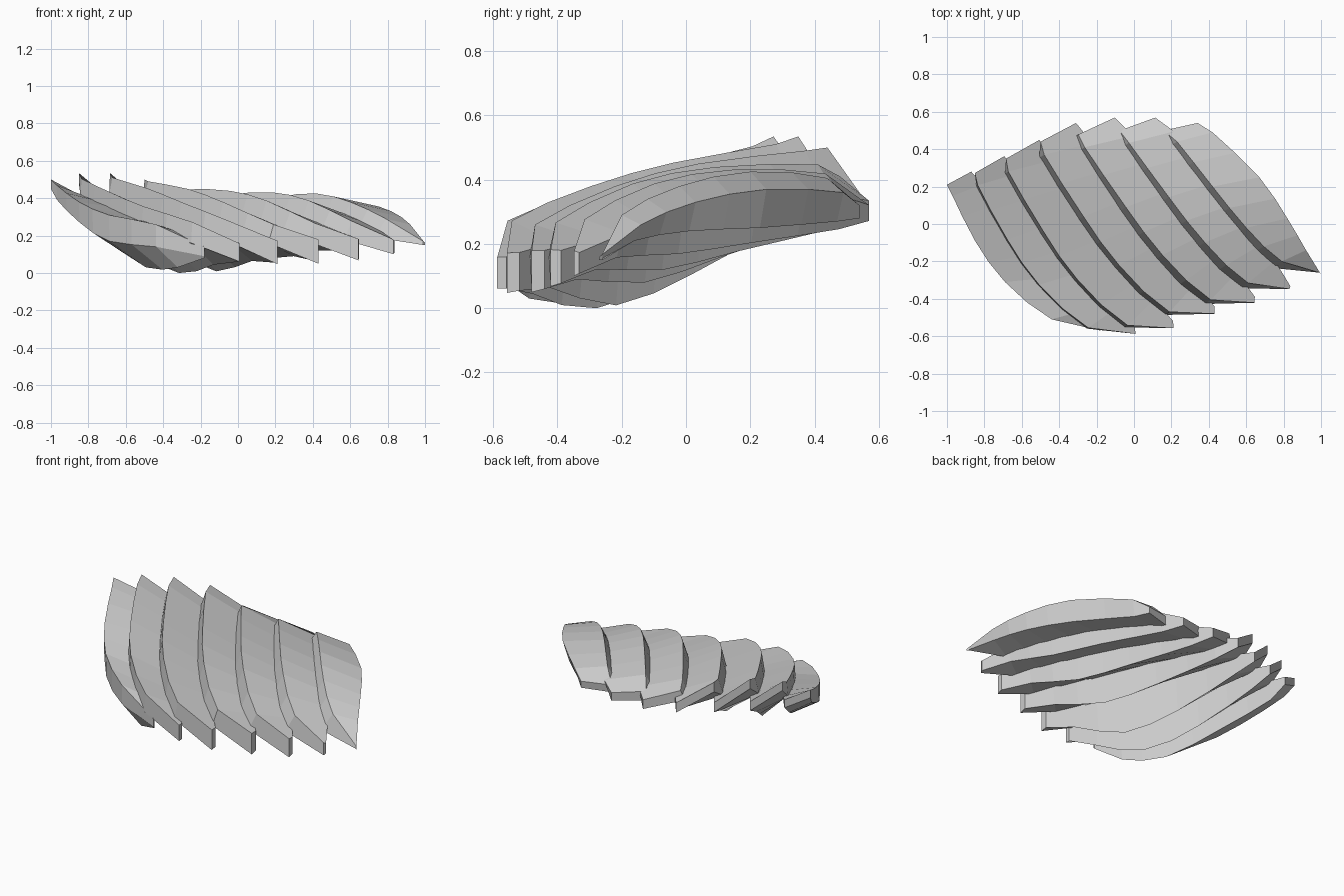
import bpy
import bmesh
import math
from mathutils import Vector

if "Cube" in bpy.data.objects:
    bpy.data.objects.remove(bpy.data.objects["Cube"])

# Ridge (left/top crease) and right edge of the first, middle and last slat, back to front
RIDGE = [
    [(-1, .21, .50), (-.97, .15, .47), (-.85, -.09, .38), (-.69, -.31, .31), (-.44, -.51, .26), (-.18, -.57, .14)],
    [(-.50, .44, .50), (-.48, .37, .49), (-.27, .04, .45), (-.08, -.22, .38), (.19, -.47, .26), (.43, -.48, .18)],
    [(.16, .50, .33), (.23, .44, .405), (.42, .20, .425), (.60, -.02, .38), (.79, -.20, .29), (.99, -.26, .17)],
]
EDGE = [
    [(-.87, .28, .43), (-.83, .20, .42), (-.67, -.05, .36), (-.48, -.30, .28), (-.31, -.48, .22), (-.18, -.56, .14)],
    [(-.31, .54, .36), (-.24, .42, .38), (-.06, .12, .34), (.12, -.12, .29), (.31, -.33, .22), (.43, -.44, .18)],
    [(.34, .54, .32), (.42, .49, .36), (.67, .25, .37), (.82, .03, .33), (.92, -.14, .26), (1.0, -.27, .16)],
]
# Height of the left wall and of the right wall at each station
WALL = [[.05, .08, .11, .14, .12, .05], [.06, .10, .12, .13, .10, .13], [.05, .11, .13, .13, .10, .02]]
DEPTH = [[.05, .10, .18, .24, .18, .06], [.06, .11, .17, .20, .12, .12], [.04, .09, .12, .09, .05, .01]]


def blend(a, b, c, u):
    # Quadratic through the three key slats
    return a * (2 * (u - .5) * (u - 1)) + b * (-4 * u * (u - 1)) + c * (2 * u * (u - .5))


def refine(pts):
    # Add a rounded midpoint to the long middle spans
    out = [pts[0]]
    for i in range(1, 4):
        mid = (pts[i] + pts[i + 1]) * .5625 - (pts[i - 1] + pts[i + 2]) * .0625
        out += [pts[i], mid]
    return out + [pts[4], pts[5]]


def make_slat(k):
    u = k / 6
    s = math.sin(2 * math.pi * u)
    left, right = max(s, 0), max(-s, 0)
    rails = [[], [], [], []]
    out = (u - .05) * .06
    for i in range(6):
        # Slight S-shaped drift of the row
        drift = Vector((-.025 * s * i / 5, -.038 * left, 0))
        a = blend(*(Vector(r[i]) for r in RIDGE), u) + drift
        d = blend(*(Vector(r[i]) for r in EDGE), u) + drift
        if i < 5:
            a.z += .018 * left
        if i < 3:
            # Slats on the right have lower, chamfered back ends
            a.z -= (.06, .03, .015)[i] * right
            d.z -= (.01, .01, 0)[i] * right
        wall = blend(*(w[i] for w in WALL), u)
        depth = blend(*(w[i] for w in DEPTH), u)
        if i in (2, 3):
            depth += .05 * left
        taper = 0 if i == 5 else 1
        if i == 0:
            taper = .6 if u > .55 else 0
        b = a + Vector((-out * taper, -out * taper * .6, -wall))
        # Tuck the right edge under the next slat
        if k < 6 and 0 < i < 5:
            d += Vector((.018, .012, -.01))
        inset = 0 if i in (0, 5) else 1
        c = d + Vector((-.03 * inset, -.02 * inset, -depth))
        for rail, p in zip(rails, (a, b, c, d)):
            rail.append(p)
    rails = [refine(r) for r in rails]
    n = len(rails[0])
    verts = [rails[j][i] for i in range(n) for j in range(4)]
    for v in verts:
        v.z = max(v.z, 0)
    faces = [(3, 2, 1, 0), tuple(range(4 * n - 4, 4 * n))]
    for i in range(n - 1):
        for j in range(4):
            q = (j + 1) % 4
            faces.append((4 * i + j, 4 * i + q, 4 * i + 4 + q, 4 * i + 4 + j))
    mesh = bpy.data.meshes.new(f"slat_{k + 1}")
    mesh.from_pydata(verts, [], faces)
    obj = bpy.data.objects.new(f"slat_{k + 1}", mesh)
    bpy.context.collection.objects.link(obj)
    # Outward normals
    bm = bmesh.new()
    bm.from_mesh(mesh)
    bmesh.ops.recalc_face_normals(bm, faces=bm.faces)
    bm.to_mesh(mesh)
    bm.free()


# Row of seven overlapping slats
for k in range(7):
    make_slat(k)
